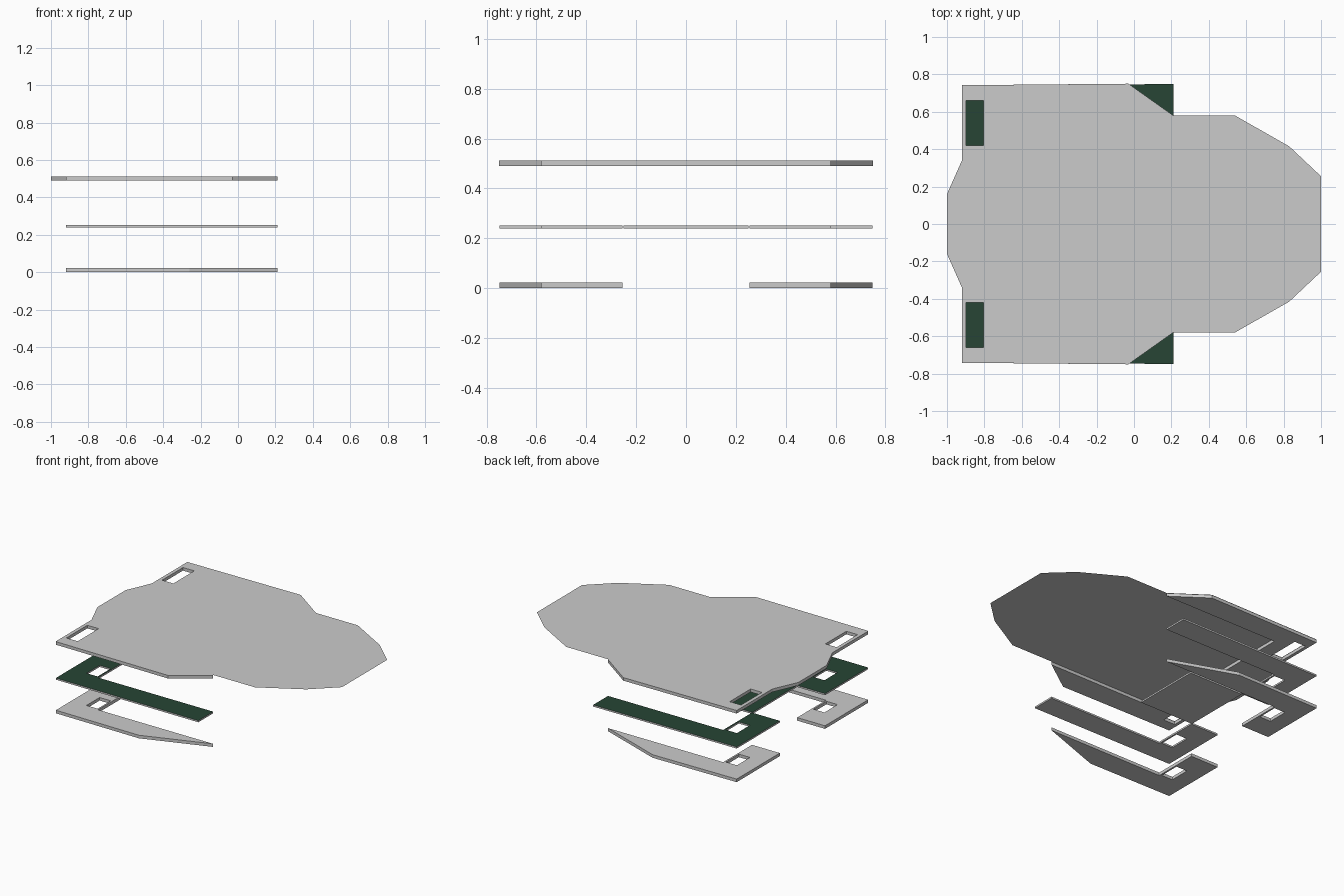
import bpy, bmesh

if "Cube" in bpy.data.objects:
    bpy.data.objects.remove(bpy.data.objects["Cube"])

green = bpy.data.materials.new("dark_green")
green.diffuse_color = (0.02, 0.06, 0.035, 1)
green.use_nodes = True
green.node_tree.nodes["Principled BSDF"].inputs["Base Color"].default_value = green.diffuse_color


def plate(name, loops, top, thick=0.0, mirror=False, mat=None):
    """Flat plate from an outline plus hole loops, thickened downwards."""
    bm = bmesh.new()
    edges = []
    for loop in loops:
        vs = [bm.verts.new((x, y, top)) for x, y in loop]
        edges += [bm.edges.new((vs[i - 1], vs[i])) for i in range(len(vs))]
    bmesh.ops.triangle_fill(bm, use_beauty=True, use_dissolve=False,
                            edges=edges, normal=(0, 0, 1))
    bm.normal_update()
    for f in bm.faces:
        if f.normal.z < 0:
            f.normal_flip()
    me = bpy.data.meshes.new(name)
    bm.to_mesh(me)
    bm.free()
    ob = bpy.data.objects.new(name, me)
    bpy.context.collection.objects.link(ob)
    if mat:
        me.materials.append(mat)
        me.materials.append(None)
    if thick:
        s = ob.modifiers.new("thickness", 'SOLIDIFY')
        s.thickness = thick
        s.offset = -1
        if mat:  # colour on the upper face only
            s.material_offset = 1
            s.material_offset_rim = 1
    if mirror:
        m = ob.modifiers.new("mirror", 'MIRROR')
        m.use_axis = (False, True, False)
        m.use_mirror_merge = False
    return ob


def rect(x0, x1, y0, y1):
    return [(x0, y0), (x1, y0), (x1, y1), (x0, y1)]


def symmetric(half):
    return half + [(x, -y) for x, y in reversed(half)]


slots = [rect(-0.897, -0.805, 0.42, 0.66), rect(-0.897, -0.805, -0.66, -0.42)]
back = [(-1, 0.16), (-0.92, 0.34), (-0.92, 0.742), (-0.03, 0.75), (0.21, 0.58)]

# Top deck: thin sheet with the rounded nose
deck = symmetric(back + [(0.54, 0.58), (0.83, 0.415), (1, 0.255)])
plate("top_deck", [deck] + slots, 0.514)

# Thick rim under the rear and sides of the deck
rim = symmetric(back + [(-0.7, 0.58)])
plate("deck_rim", [rim] + slots, 0.512, 0.022)

# Middle layer: green side arms and a centre panel
window = rect(-0.8, -0.712, 0.42, 0.568)
arm = [(-0.92, 0.255), (-0.92, 0.742), (0.21, 0.748), (0.21, 0.58),
       (-0.7, 0.58), (-0.7, 0.255)]
plate("middle_side_arm", [arm, window], 0.252, 0.012, True, green)
plate("middle_centre_panel", [rect(-0.7, -0.27, -0.25, 0.25)], 0.252, 0.012, mat=green)

# Bottom layer: tapered side arms
foot = [(-0.92, 0.255), (-0.92, 0.742), (-0.26, 0.748), (0.21, 0.58),
        (-0.7, 0.58), (-0.7, 0.255)]
plate("bottom_side_arm", [foot, window], 0.022, 0.022, True)
